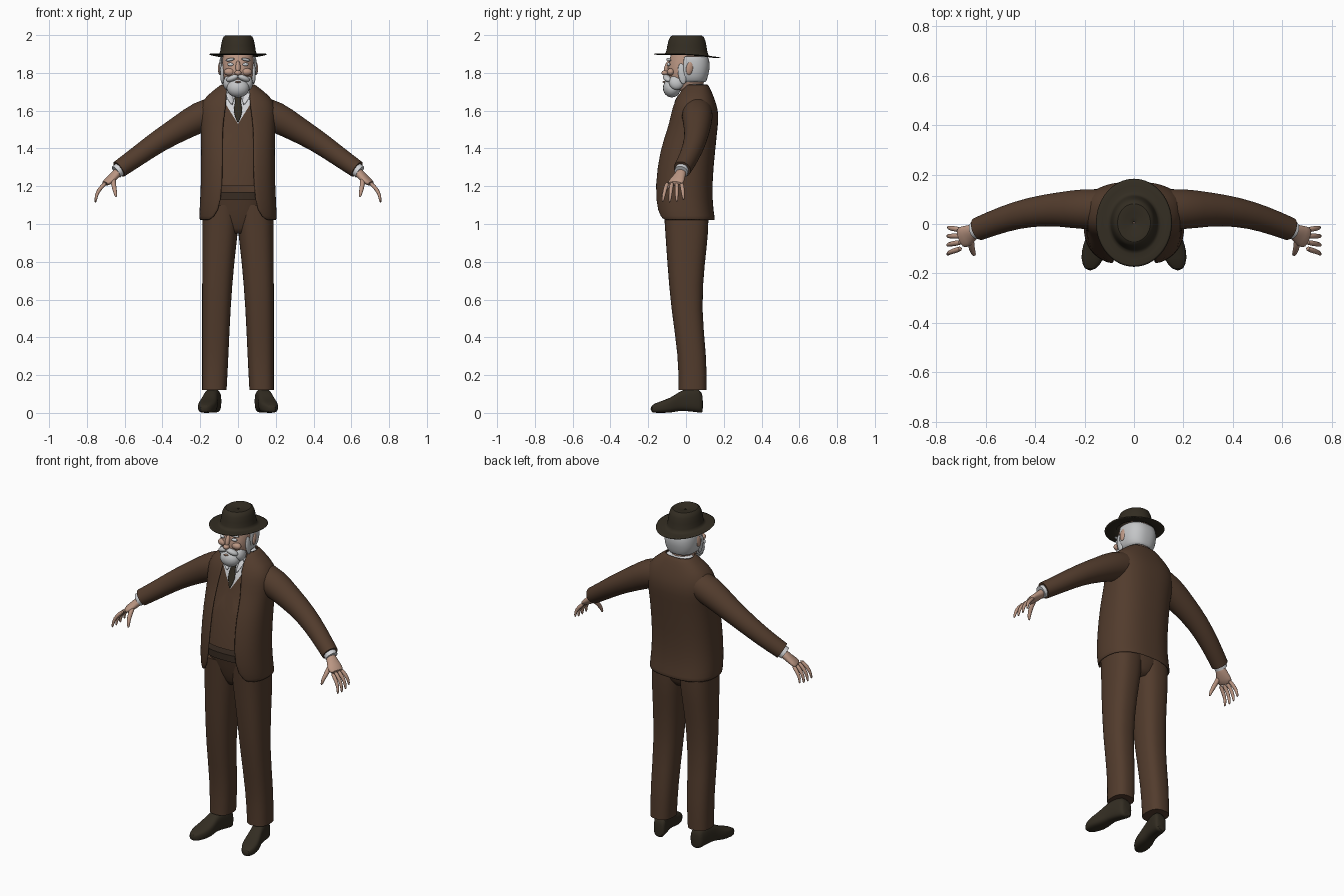
import bpy, bmesh, math
from mathutils import Vector, Matrix, Euler

cube = bpy.data.objects.get("Cube")
if cube:
    bpy.data.objects.remove(cube)


def material(name, *colour):
    m = bpy.data.materials.new(name)
    m.use_nodes = True
    m.diffuse_color = (*colour, 1)
    m.node_tree.nodes["Principled BSDF"].inputs["Base Color"].default_value = (*colour, 1)
    return m


SUIT = material("brown_wool", .085, .045, .026)
DARK = material("dark_felt", .033, .026, .016)
SKIN = material("skin", .5, .31, .23)
HAIR = material("grey_hair", .55, .56, .57)
SHIRT = material("white_shirt", .66, .67, .69)
BELT = material("dark_leather", .04, .025, .016)


def finish(name, bm, *materials, mirror=False, thickness=0, smooth=0):
    """Turn a bmesh into an object with its modifiers."""
    mesh = bpy.data.meshes.new(name)
    bm.to_mesh(mesh)
    bm.free()
    for m in materials:
        mesh.materials.append(m)
    ob = bpy.data.objects.new(name, mesh)
    bpy.context.scene.collection.objects.link(ob)
    if thickness:
        shell = ob.modifiers.new("thickness", 'SOLIDIFY')
        shell.thickness, shell.offset = thickness, 0
    if smooth:
        subdivision = ob.modifiers.new("smooth", 'SUBSURF')
        subdivision.levels = subdivision.render_levels = smooth
    if mirror:
        ob.modifiers.new("mirror", 'MIRROR')
    bpy.ops.object.select_all(action='DESELECT')
    ob.select_set(True)
    bpy.context.view_layer.objects.active = ob
    bpy.ops.object.shade_smooth_by_angle(angle=math.radians(60))
    return ob


def oval(count, power, start=0, closed=True):
    """Unit superellipse points, beginning at the front and running to +x."""
    span = 2 * (math.pi - start)
    steps = count if closed else count - 1
    for i in range(count):
        a = start + span * i / steps
        yield [math.copysign(abs(v) ** (2 / power), v) for v in (math.sin(a), -math.cos(a))]


def join_rings(rings, closed=True, caps=True, crease=True):
    """Join a stack of rings into a surface."""
    bm = bmesh.new()
    sharp = bm.edges.layers.float.new("crease_edge")
    rows = [[bm.verts.new(p) for p in ring] for ring in rings]
    n = len(rows[0])
    for low, high in zip(rows, rows[1:]):
        for j in range(n if closed else n - 1):
            k = (j + 1) % n
            bm.faces.new((low[j], low[k], high[k], high[j]))
    if caps:
        for ring in (rows[0], rows[-1]):
            for edge in bm.faces.new(ring).edges:
                edge[sharp] = float(crease)
        bmesh.ops.recalc_face_normals(bm, faces=bm.faces)
    return bm


def upright(rows, sides=24, power=2.5, closed=True, caps=True):
    """Rows of z, right x, left x, front y, back y and optional front opening."""
    rings = []
    for z, right, left, front, back, *gap in rows:
        cx, cy = (left + right) / 2, (front + back) / 2
        rx, ry = (left - right) / 2, (back - front) / 2
        start = math.asin((gap[0] / rx) ** (power / 2)) if gap else 0
        rings.append([(cx + rx * u, cy + ry * v, z) for u, v in oval(sides, power, start, closed)])
    return join_rings(rings, closed, caps)


def centred(rows):
    return [(z, -half, half, *rest) for z, half, *rest in rows]


def sweep(name, mat, stations, sides=16, power=2, axis=None, mirror=True, crease=False):
    """Tube through stations of x, y, z, half width and optional half height."""
    points = [Vector(s[:3]) for s in stations]
    rings = []
    for i, (centre, station) in enumerate(zip(points, stations)):
        along = axis or points[min(i + 1, len(points) - 1)] - points[max(i - 1, 0)]
        side = along.cross(Vector((0, 0, 1))).normalized()
        up = side.cross(along).normalized()
        width, height = station[3], station[-1]
        rings.append([centre + side * width * u + up * height * v for u, v in oval(sides, power)])
    return finish(name, join_rings(rings, crease=crease), mat, mirror=mirror, smooth=1)


def ball(name, mat, centre, radii, tilt=(0, 0, 0), mirror=False):
    """Ellipsoid with a tilt in degrees."""
    bm = bmesh.new()
    turn = Euler([math.radians(angle) for angle in tilt])
    place = Matrix.LocRotScale(Vector(centre), turn, Vector(radii))
    bmesh.ops.create_uvsphere(bm, u_segments=20, v_segments=12, radius=1, matrix=place)
    return finish(name, bm, mat, mirror=mirror)


# Trousers: z, inner x, front and back, with a straight outer seam
leg = [(.12, .06, -.04, .11), (.3, .05, -.04, .11), (.55, .04, -.08, .08),
       (.8, .02, -.1, .1), (.95, 0, -.11, .12), (1.1, -.01, -.12, .12)]
leg_rows = [(z, inner, .19, front, back) for z, inner, front, back in leg]
finish("trouser_legs", upright(leg_rows), SUIT, mirror=True, smooth=1)
seat = [(.95, .05, -.07, .08), (1, .14, -.1, .12), (1.16, .17, -.14, .12)]
finish("trouser_seat", upright(centred(seat)), SUIT, smooth=1)
belt = [(z, .18, -.15, .12) for z in (1.13, 1.17)]
finish("belt", upright(centred(belt), sides=40), BELT)

# Open coat: z, half width, front, back, half opening
coat = [(1.02, .2, -.15, .15, .15), (1.06, .2, -.16, .14, .1), (1.2, .19, -.17, .13, .08),
        (1.4, .19, -.14, .15, .08), (1.5, .19, -.1, .16, .08), (1.58, .2, -.08, .17, .07),
        (1.65, .19, -.06, .15, .06), (1.7, .13, -.03, .13, .06), (1.74, .08, 0, .11, .06)]
finish("coat_body", upright(centred(coat), sides=36, closed=False, caps=False), SUIT,
       thickness=.012, smooth=1)
sweep("coat_sleeves", SUIT, [(.1, .06, 1.6, .08), (.2, .06, 1.57, .085), (.3, .06, 1.51, .07),
                             (.42, .05, 1.44, .06), (.53, .02, 1.36, .053), (.63, -.02, 1.29, .048)],
      sides=20, crease=True)
sweep("shirt_cuffs", SHIRT, [(.6, -.01, 1.31, .037), (.645, -.026, 1.276, .037)], crease=True)

# Waistcoat follows the coat, and the shirt shows in the V at its neck
inset = .02
vest = [(z, half * .86, front + inset, back - inset) for z, half, front, back, gap in coat if z > 1.1]
bm = upright(centred(vest), sides=40)
notch, slope = 1.53, 1.6
for side in (-slope, slope):
    bmesh.ops.bisect_plane(bm, geom=bm.verts[:] + bm.edges[:] + bm.faces[:],
                           plane_co=(0, 0, notch), plane_no=(side, 0, -1))
for face in bm.faces:
    middle = face.calc_center_median()
    face.material_index = int(middle.z > notch + slope * abs(middle.x))
finish("waistcoat_and_shirt", bm, SUIT, SHIRT)
sweep("shirt_collar", SHIRT, [(.05, -.02, 1.7, .02, .004), (.04, -.05, 1.66, .02, .004),
                              (.03, -.06, 1.63, .004)])
sweep("necktie", DARK, [(0, -.04, 1.67, .02, .007), (0, -.05, 1.64, .013, .007),
                        (0, -.06, 1.6, .03, .006), (0, -.08, 1.54, .004)],
      mirror=False, crease=True)

# Hands
sweep("palms", SKIN, [(.62, -.02, 1.29, .028, .024), (.65, -.03, 1.26, .03, .024),
                      (.68, -.05, 1.23, .046, .02), (.71, -.06, 1.21, .045, .016)])
fingers = {"little": .8, "ring": .95, "middle": 1, "index": .95}
for i, (finger, reach) in enumerate(fingers.items()):
    y, spread = -.025 - .024 * i, .007 * (1 - i)
    knuckle, bend = Vector((.695, y, 1.222)), Vector((.735, y + spread, 1.185))
    tip = bend + Vector((.02, spread, -.075)) * reach
    middle = bend.lerp(tip, .5) + Vector((.007, 0, 0))
    sweep(finger + "_fingers", SKIN, [(*knuckle, .012), (*bend, .011), (*middle, .009), (*tip, .006)],
          sides=10)
sweep("thumbs", SKIN, [(.66, -.05, 1.25, .015), (.66, -.09, 1.21, .014),
                       (.65, -.12, 1.17, .011), (.645, -.125, 1.14, .006)], sides=10)

# Shoes: y, half width, sole height, top height, with the toes turned out
shoe = [(.09, .03, 0, .08), (.08, .04, 0, .13), (0, .04, .01, .13), (-.04, .04, .01, .11),
        (-.08, .05, 0, .08), (-.14, .05, 0, .06), (-.19, .02, 0, .04)]
sweep("shoes", DARK, [(.14 - y / 5, y, (low + top) / 2, width, (top - low) / 2)
                      for y, width, low, top in shoe],
      sides=20, power=3, axis=Vector((0, -1, 0)))

# Head, neck and hair
head = [(1.64, .05, 0, .09), (1.7, .05, -.01, .09), (1.73, .06, -.08, .09),
        (1.77, .08, -.1, .1), (1.83, .088, -.1, .11), (1.9, .08, -.08, .1)]
finish("head", upright(centred(head), power=2.3), SKIN, smooth=1)
hair = [(1.75, .07, -.07, .1), (1.78, .09, -.08, .11), (1.84, .095, -.09, .125), (1.89, .09, -.08, .11)]
hair_rows = [(*row, row[1] * .98) for row in hair]
finish("hair", upright(centred(hair_rows), closed=False, caps=False), HAIR, thickness=.012, smooth=1)

# Face
ball("ears", SKIN, (.095, .02, 1.825), (.01, .02, .036), tilt=(-12, 0, 15), mirror=True)
ball("nose_bridge", SKIN, (0, -.1, 1.83), (.013, .014, .036), tilt=(-18, 0, 0))
ball("nose_tip", SKIN, (0, -.112, 1.8), (.018, .018, .014))
ball("cheeks", SKIN, (.045, -.08, 1.805), (.03, .02, .02), mirror=True)
ball("eyes", SHIRT, (.04, -.092, 1.845), (.017, .008, .009), tilt=(0, 0, 18), mirror=True)
ball("eyebrows", HAIR, (.042, -.092, 1.87), (.025, .01, .008), tilt=(0, 10, 20), mirror=True)

# Beard and moustache
ball("chin_beard", HAIR, (0, -.075, 1.72), (.06, .047, .05))
ball("jaw_beard", HAIR, (.053, -.05, 1.75), (.025, .04, .04), tilt=(20, -10, 0), mirror=True)
ball("sideburns", HAIR, (.083, -.02, 1.795), (.011, .022, .055), tilt=(8, 0, 0), mirror=True)
ball("moustache", HAIR, (.03, -.1, 1.772), (.036, .02, .016), tilt=(0, 22, 20), mirror=True)
ball("lower_lip", SKIN, (0, -.116, 1.752), (.016, .008, .005))

# Hat with a dented crown and a gently rolled, tilted brim
profile = [(1.89, .157), (1.89, .1), (1.9, .092), (1.98, .083), (2, .068), (1.99, .04), (1.985, .001)]
offset, length = .005, 1.16
hat = [(z, r, offset - length * r, offset + length * r) for z, r in profile]
bm = upright(centred(hat), sides=32, power=2, caps=False)
for v in bm.verts:
    if v.co.z < 1.93:
        v.co.z += .4 * v.co.x ** 2 - .055 * v.co.y
finish("hat", bm, DARK, thickness=.007, smooth=1)
